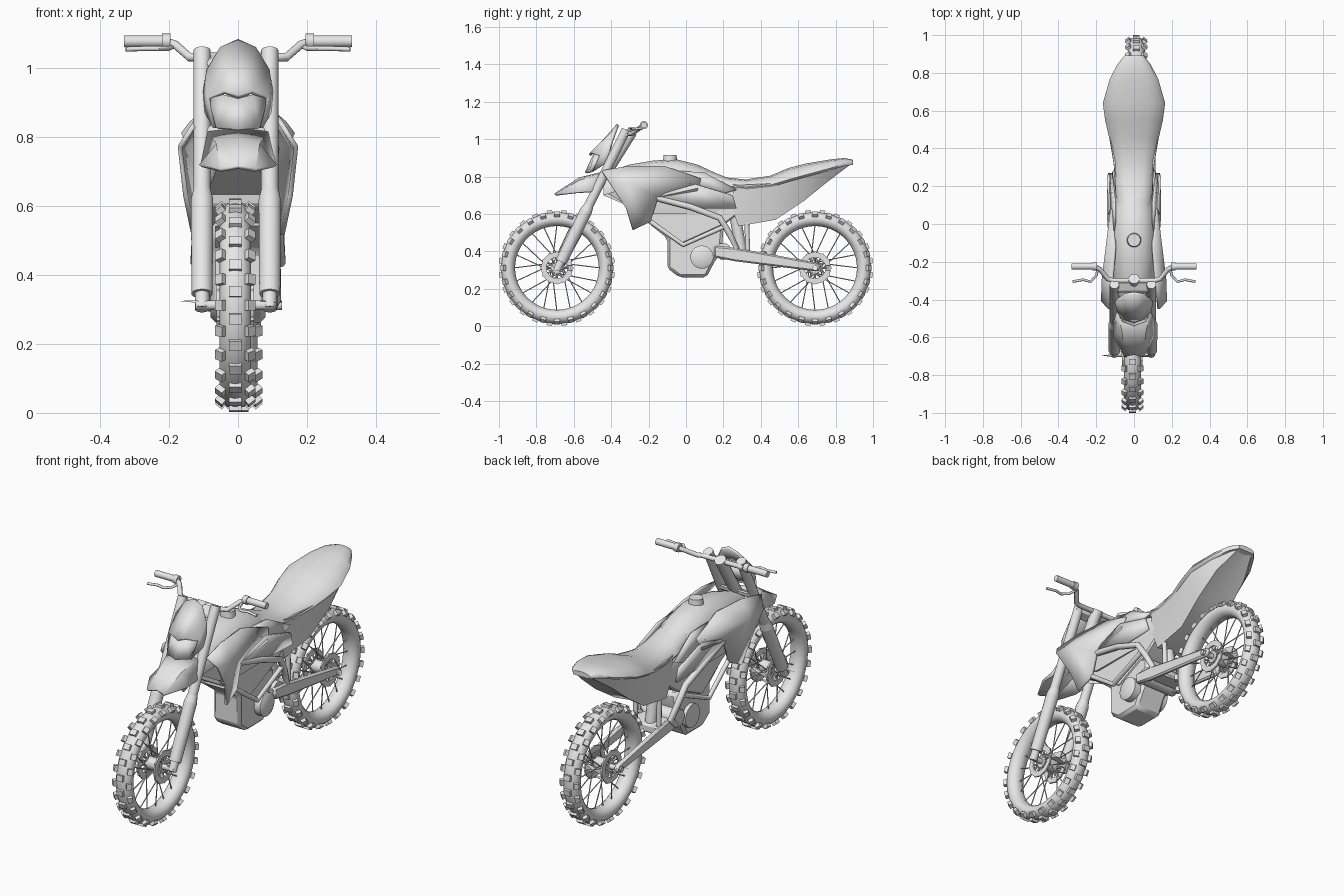
import bpy, bmesh
from math import sin, cos, pi, radians
from mathutils import Vector, Matrix

if "Cube" in bpy.data.objects:
    bpy.data.objects.remove(bpy.data.objects["Cube"])

grey = bpy.data.materials.new("plain_grey")
grey.use_nodes = True
grey.diffuse_color = (0.8, 0.8, 0.8, 1)
grey.node_tree.nodes["Principled BSDF"].inputs["Base Color"].default_value = grey.diffuse_color


def add(name, mesh, angle=35):
    """Link a mesh as a named part with smooth shading and sharp edges."""
    mesh.materials.clear()
    mesh.materials.append(grey)
    mesh.shade_smooth()
    mesh.set_sharp_from_angle(angle=radians(angle))
    ob = bpy.data.objects.new(name, mesh)
    bpy.context.collection.objects.link(ob)
    return ob


def finish(name, bm, angle=35):
    bmesh.ops.recalc_face_normals(bm, faces=bm.faces)
    mesh = bpy.data.meshes.new(name)
    bm.to_mesh(mesh)
    bm.free()
    return add(name, mesh, angle)


def mirror(ob):
    mod = ob.modifiers.new("mirror", "MIRROR")
    mod.use_clip = True
    return ob


def rod(bm, p, q, r, r_end=None, sides=12):
    p, q = Vector(p), Vector(q)
    turn = (q - p).to_track_quat("Z", "Y").to_matrix().to_4x4()
    bmesh.ops.create_cone(bm, cap_ends=True, segments=sides, radius1=r, radius2=r_end or r,
                          depth=(q - p).length, matrix=Matrix.Translation((p + q) / 2) @ turn)


def tube(name, points, r):
    curve = bpy.data.curves.new(name, "CURVE")
    curve.dimensions = "3D"
    curve.bevel_depth, curve.bevel_resolution, curve.use_fill_caps = r, 2, True
    line = curve.splines.new("POLY")
    line.points.add(len(points) - 1)
    for pt, co in zip(line.points, points):
        pt.co = (*co, 1)
    temp = bpy.data.objects.new(name, curve)
    mesh = bpy.data.meshes.new_from_object(temp)
    bpy.data.objects.remove(temp)
    return add(name, mesh, 50)


def skin(bm, rings, wrap=False):
    """Bridge closed rings of points; wrap joins the last to the first."""
    loops = [[bm.verts.new(p) for p in ring] for ring in rings]
    n = len(loops[0])
    for i in range(len(loops) if wrap else len(loops) - 1):
        a, b = loops[i], loops[(i + 1) % len(loops)]
        for j in range(n):
            k = (j + 1) % n
            bm.faces.new((a[j], a[k], b[k], b[j]))
    if not wrap:
        bm.faces.new(loops[0])
        bm.faces.new(loops[-1])


def body(name, stations, half, angle=35):
    """Loft symmetric sections along y; half() gives (x, z) from top to bottom."""
    rings = []
    for y, *dims in stations:
        pts = half(*dims)
        pts = pts + [(-x, z) for x, z in reversed(pts[1:-1])]
        rings.append([(x, y, z) for x, z in pts])
    bm = bmesh.new()
    skin(bm, rings)
    return finish(name, bm, angle)


def prism(name, outline, x0, x1, bevel=0.008):
    bm = bmesh.new()
    skin(bm, [[(x, y, z) for y, z in outline] for x in (x0, x1)])
    ob = finish(name, bm)
    mod = ob.modifiers.new("bevel", "BEVEL")
    mod.width = bevel
    return ob


def plate(name, points, faces, thick=0.012, angle=25):
    """Mirrored thin panel from named half-side points."""
    bm = bmesh.new()
    v = {key: bm.verts.new(co) for key, co in points.items()}
    for face in faces.split():
        bm.faces.new([v[key] for key in face])
    ob = mirror(finish(name, bm, angle))
    mod = ob.modifiers.new("thickness", "SOLIDIFY")
    mod.thickness, mod.offset = thick, 0
    return ob


def wheel(name, x, y, z=0.312):
    def at(r, a, dx=0):
        return (x + dx, y + r * cos(a), z + r * sin(a))

    def ring(bm, radius, wide, high, sides, steps=48, start=0):
        skin(bm, [[at(radius + high * cos(start + t * 2 * pi / sides), i * 2 * pi / steps,
                      wide * sin(start + t * 2 * pi / sides)) for t in range(sides)]
                  for i in range(steps)], wrap=True)

    bm = bmesh.new()
    ring(bm, 0.262, 0.045, 0.038, 12)
    finish(name + "_tyre", bm, 60)

    # tread blocks: centre row staggered against two shoulder rows
    bm = bmesh.new()
    count = 24
    for i in range(count):
        for s in (-1, 0, 1):
            a = (i + (0.5 if s == 0 else 0)) * 2 * pi / count
            spin = Matrix.Translation((x, y, z)) @ Matrix.Rotation(a, 4, "X")
            place = Matrix.Translation((s * 0.043, 0.301 - abs(s) * 0.014, 0))
            lean = Matrix.Rotation(-s * 0.7, 4, "Z")
            size = Matrix.Diagonal((0.036 if s == 0 else 0.026, 0.018, 0.03, 1))
            bmesh.ops.create_cube(bm, size=1, matrix=spin @ place @ lean @ size)
    finish(name + "_tread", bm)

    # crossed wire spokes
    bm = bmesh.new()
    for i in range(20):
        a = i * pi / 10
        s = 1 if i % 2 else -1
        lean = 1.1 if i % 4 < 2 else -1.1
        rod(bm, at(0.03, a + lean, s * 0.035), at(0.232, a), 0.003, sides=5)
    finish(name + "_spokes", bm)

    # hub, axle and slotted discs
    bm = bmesh.new()
    rod(bm, at(0, 0, -0.045), at(0, 0, 0.045), 0.032, sides=20)
    rod(bm, at(0, 0, -0.115), at(0, 0, 0.115), 0.014)
    for s in (-1, 1):
        ring(bm, 0.07, 0.006, 0.02, 4, 32, pi / 4)
        bmesh.ops.translate(bm, verts=bm.verts[-128:], vec=(s * 0.05, 0, 0))
        for i in range(12):
            a = i * pi / 6
            rod(bm, at(0.02, a, s * 0.04), at(0.062, a, s * 0.05), 0.005, sides=6)
            rod(bm, at(0.08, a, s * 0.046), at(0.08, a, s * 0.054), 0.009, sides=6)
    finish(name + "_hub", bm)


wheel("front_wheel", -0.008, -0.69)
wheel("rear_wheel", 0.012, 0.69)

# front fork
low, high = Vector((0, -0.69, 0.30)), Vector((0, -0.32, 1.05))
for side, s in (("right", -1), ("left", 1)):
    off = Vector((s * 0.098 - 0.006, 0, 0))
    bm = bmesh.new()
    rod(bm, low + off, low.lerp(high, 0.5) + off, 0.021)
    rod(bm, low.lerp(high, 0.35) + off, high + off, 0.025, sides=16)
    finish(side + "_fork_leg", bm)
    bm = bmesh.new()
    rod(bm, low.lerp(high, 0.06) + off, low.lerp(high, 0.42) + off, 0.031, 0.033, 14)
    rod(bm, low.lerp(high, 0.42) + off, low.lerp(high, 0.48) + off, 0.033, 0.022, 14)
    finish(side + "_fork_guard", bm)
for name, t in (("lower_clamp", 0.7), ("upper_clamp", 0.96)):
    c = low.lerp(high, t)
    prism(name, [(c.y - 0.03, c.z - 0.03), (c.y + 0.025, c.z - 0.01),
                 (c.y + 0.03, c.z + 0.02), (c.y - 0.025, c.z)], -0.125, 0.113)
bm = bmesh.new()
rod(bm, (0, -0.44, 0.80), (0, -0.29, 1.04), 0.03)
finish("steering_stem", bm)

# handlebar, grips and levers
half_bar = [(0.11, -0.30, 1.03), (0.14, -0.29, 1.03), (0.18, -0.24, 1.065), (0.21, -0.225, 1.075)]
bar = [(-x, y, z) for x, y, z in reversed(half_bar)] + half_bar
tube("handlebar", bar, 0.013)
bm = bmesh.new()
for s in (-1, 1):
    rod(bm, (s * 0.2, -0.225, 1.076), (s * 0.33, -0.225, 1.076), 0.017)
    rod(bm, (s * 0.195, -0.225, 1.076), (s * 0.22, -0.225, 1.076), 0.022)
finish("grips", bm)
mirror(tube("levers", [(0.19, -0.23, 1.06), (0.2, -0.275, 1.055), (0.23, -0.305, 1.055),
                       (0.27, -0.295, 1.055), (0.325, -0.305, 1.053)], 0.007))

# front mask with lamp face below the brow
plate("front_mask", {
    "t": (0, -0.364, 1.078), "u": (0.05, -0.372, 1.055), "v": (0.088, -0.395, 0.99),
    "w": (0.095, -0.41, 0.93), "b": (0, -0.515, 0.915), "c": (0.04, -0.505, 0.928),
    "d": (0.085, -0.46, 0.912), "m": (0, -0.45, 0.98),
    "x": (0.09, -0.43, 0.87), "y": (0.065, -0.5, 0.825)},
    "tum uvcm vwdc mcb wxd dxy", 0.014)
plate("lamp_face", {
    "a": (0, -0.495, 0.908), "b": (0.04, -0.488, 0.92), "c": (0.082, -0.45, 0.908),
    "d": (0.062, -0.51, 0.825), "e": (0, -0.535, 0.82)}, "abde bcd")

# beak mudguard
plate("front_mudguard", {
    "t": (0, -0.69, 0.712), "s": (0.05, -0.7, 0.703), "m": (0, -0.57, 0.79),
    "n": (0.06, -0.57, 0.775), "o": (0.108, -0.59, 0.715), "q": (0, -0.45, 0.82),
    "r": (0.085, -0.46, 0.81), "p": (0.105, -0.5, 0.72)}, "tsnm son mnrq nopr")

# fuel tank and filler cap
body("fuel_tank", [(-0.44, 0.82, 0.07, 0.72), (-0.3, 0.865, 0.11, 0.64),
                   (-0.18, 0.885, 0.12, 0.6), (-0.06, 0.895, 0.118, 0.6),
                   (0.06, 0.865, 0.115, 0.6), (0.2, 0.8, 0.1, 0.6), (0.29, 0.77, 0.09, 0.58)],
     lambda top, w, low: [(0, top), (w * 0.5, top - 0.012), (w * 0.88, top - 0.06),
                          (w, top - 0.12), (w * 0.8, low), (0, low)], 45)
bm = bmesh.new()
rod(bm, (0, -0.085, 0.87), (0, -0.085, 0.917), 0.04, 0.034, 20)
finish("filler_cap", bm)

# flared shrouds and the pointed panels behind them
plate("shroud", {
    "a": (0.13, -0.45, 0.83), "b": (0.168, -0.41, 0.77), "c": (0.152, -0.32, 0.63),
    "d": (0.128, -0.285, 0.515), "e": (0.12, -0.19, 0.56), "f": (0.118, -0.15, 0.69),
    "g": (0.13, 0.06, 0.725), "h": (0.118, 0.08, 0.79), "i": (0.1, -0.12, 0.855),
    "j": (0.115, -0.3, 0.855), "k": (0.165, -0.3, 0.765)},
    "abk bck cdek efk fghk hik ijk jak", 0.014, 40)
plate("side_spear", {
    "a": (0.118, -0.16, 0.7), "b": (0.128, 0.05, 0.76), "c": (0.135, 0.25, 0.7),
    "d": (0.13, 0.27, 0.63), "e": (0.12, 0.08, 0.63)}, "abe bcde", 0.014)
plate("tank_flank", {
    "a": (0.1, -0.04, 0.83), "b": (0.1, 0.1, 0.82), "c": (0.118, 0.27, 0.73),
    "d": (0.125, 0.2, 0.71), "e": (0.12, 0.02, 0.76)}, "abe bcde", 0.012)

# seat and tail
body("seat", [(0.02, 0.87, 0.8, 0.075), (0.12, 0.835, 0.77, 0.095), (0.22, 0.795, 0.75, 0.1),
              (0.32, 0.785, 0.74, 0.108), (0.45, 0.805, 0.755, 0.13), (0.55, 0.847, 0.785, 0.153),
              (0.64, 0.87, 0.81, 0.165), (0.77, 0.892, 0.845, 0.128),
              (0.85, 0.9, 0.87, 0.085), (0.892, 0.89, 0.875, 0.05)],
     lambda top, edge, w: [(0, top), (w * 0.5, top - (top - edge) * 0.15),
                           (w * 0.85, top * 0.55 + edge * 0.45), (w, edge),
                           (w * 0.93, edge - 0.012), (0, edge - 0.012)], 50)
body("tail_panels", [(0.25, 0.76, 0.098, 0.62, 0.085), (0.28, 0.755, 0.102, 0.535, 0.08),
                     (0.48, 0.765, 0.13, 0.57, 0.085), (0.63, 0.805, 0.155, 0.67, 0.1),
                     (0.76, 0.842, 0.122, 0.775, 0.09), (0.875, 0.878, 0.055, 0.862, 0.045)],
     lambda top, w, low, v: [(0, top), (w, top), (w * 0.6 + v * 0.4, top * 0.55 + low * 0.45),
                             (v, low), (0, low + 0.01)], 30)

# frame
prism("frame_core", [(-0.3, 0.78), (-0.27, 0.6), (-0.19, 0.56), (-0.02, 0.44),
                     (0.2, 0.54), (0.28, 0.6), (0.28, 0.72)], -0.085, 0.085)
mirror(tube("lower_frame_rail", [(-0.26, 0.62), (-0.19, 0.56), (-0.015, 0.435), (0.21, 0.535)] and
            [(0.1, -0.26, 0.62), (0.115, -0.19, 0.56), (0.125, -0.015, 0.435),
             (0.12, 0.21, 0.535)], 0.013))
mirror(tube("upper_frame_rail", [(0.11, -0.17, 0.69), (0.125, 0.02, 0.64), (0.125, 0.18, 0.58),
                                 (0.115, 0.23, 0.5), (0.1, 0.27, 0.42), (0.09, 0.22, 0.37)], 0.017))
mirror(tube("rear_strut", [(0.07, 0.325, 0.56), (0.07, 0.33, 0.4)], 0.013))
bm = bmesh.new()
rod(bm, (0, 0.26, 0.6), (0, 0.3, 0.38), 0.03)
finish("rear_shock", bm)

# engine
prism("engine", [(-0.2, 0.55), (-0.1, 0.47), (-0.1, 0.31), (-0.035, 0.262), (0.11, 0.262),
                 (0.15, 0.34), (0.19, 0.4), (0.2, 0.52), (0.05, 0.56)], -0.08, 0.08, 0.015)
bm = bmesh.new()
rod(bm, (-0.1, 0.085, 0.37), (0.115, 0.085, 0.37), 0.062, sides=24)
rod(bm, (0.115, 0.085, 0.37), (0.125, 0.085, 0.37), 0.062, 0.045, 24)
rod(bm, (-0.1, 0.2, 0.4), (0.1, 0.2, 0.4), 0.045, sides=16)
finish("engine_covers", bm)

# swingarm
for side, s in (("right", -1), ("left", 1)):
    prism(side + "_swingarm", [(0.15, 0.43), (0.26, 0.42), (0.7, 0.34), (0.725, 0.315),
                               (0.7, 0.293), (0.26, 0.348), (0.15, 0.37)],
          s * 0.08 + 0.01, s * 0.105 + 0.01)
prism("swingarm_bridge", [(0.24, 0.41), (0.34, 0.395), (0.34, 0.35), (0.24, 0.36)], -0.08, 0.1)
